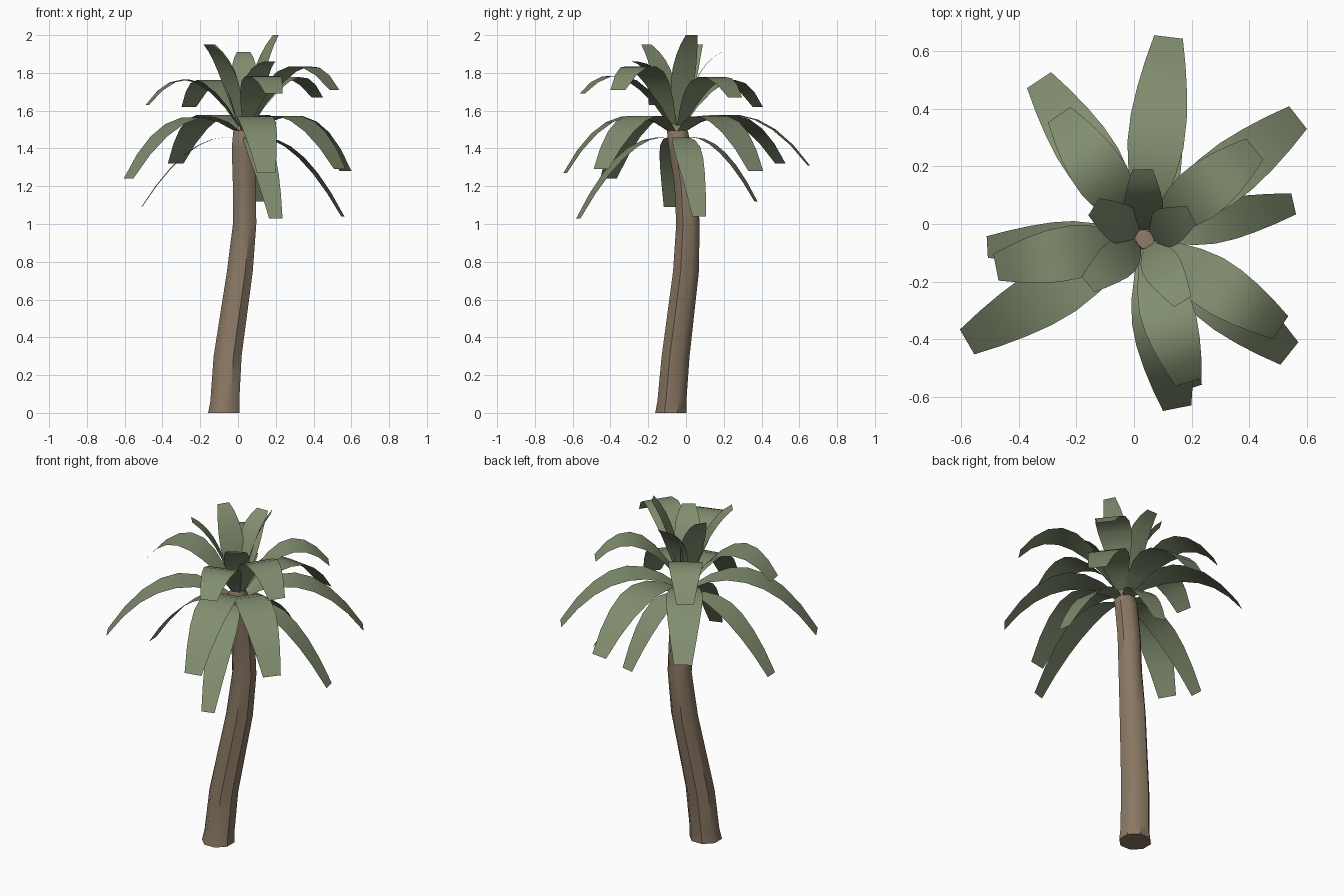
import bpy
import bmesh
from math import cos, sin, pi
from mathutils import Vector

default_cube = bpy.data.objects.get("Cube")
if default_cube:
    bpy.data.objects.remove(default_cube, do_unlink=True)


def make_material(name, colour):
    material = bpy.data.materials.new(name)
    material.use_nodes = True
    material.diffuse_color = (*colour, 1)
    shader = material.node_tree.nodes["Principled BSDF"]
    shader.inputs["Base Color"].default_value = (*colour, 1)
    shader.inputs["Roughness"].default_value = 0.9
    return material


def finish(name, mesh_builder, material, smooth_angle):
    mesh = bpy.data.meshes.new(name)
    mesh_builder.to_mesh(mesh)
    mesh_builder.free()
    mesh.materials.append(material)
    part = bpy.data.objects.new(name, mesh)
    bpy.context.collection.objects.link(part)
    bpy.ops.object.select_all(action="DESELECT")
    part.select_set(True)
    bpy.context.view_layer.objects.active = part
    bpy.ops.object.shade_smooth_by_angle(angle=smooth_angle)
    return part


bark = make_material("brown bark", (0.25, 0.185, 0.125))
leaf_green = make_material("sage green leaf", (0.22, 0.27, 0.16))


# Trunk: a bent eight-sided tube, given as centre x, y, z and radius
def build_trunk(rings, sides=8):
    bm = bmesh.new()
    loops = []
    for x, y, z, radius in rings:
        angles = [2 * pi * (i + 0.5) / sides for i in range(sides)]
        loops.append([bm.verts.new((x + radius * cos(a), y + radius * sin(a), z))
                      for a in angles])
    for low, high in zip(loops, loops[1:]):
        for i in range(sides):
            j = (i + 1) % sides
            bm.faces.new((low[i], low[j], high[j], high[i]))
    bm.faces.new(loops[0][::-1])
    bm.faces.new(loops[-1])
    return finish("trunk", bm, bark, pi / 4)


build_trunk([
    (-0.075, -0.08, 0, 0.09),
    (-0.07, -0.075, 0.06, 0.083),
    (-0.055, -0.055, 0.3, 0.08),
    (0.01, 0, 0.75, 0.074),
    (0.035, 0.01, 1, 0.067),
    (0.034, 0, 1.2, 0.066),
    (0.028, -0.03, 1.4, 0.066),
    (0.03, -0.045, 1.49, 0.06),
    (0.04, -0.055, 1.53, 0.032),
])

crown = Vector((0.035, -0.05, 0))


# Leaf: a flat strip along an arc, widest near the middle, with a cut tip
def build_leaf(name, tip, start_z, arch_z, reach, width, segments=7):
    tip = Vector(tip)
    outward = (tip - crown) * Vector((1, 1, 0))
    side = Vector((-outward.y, outward.x, 0)).normalized()
    start = crown + outward.normalized() * 0.025 + Vector((0, 0, start_z))
    control = crown + outward * reach + Vector((0, 0, arch_z))
    bm = bmesh.new()
    pairs = []
    for i in range(segments + 1):
        t = i / segments
        centre = start * (1 - t) ** 2 + control * 2 * t * (1 - t) + tip * t * t
        swell = 0.2 + 0.8 * sin(pi / 2 * min(t / 0.5, 1))
        taper = 1 - 0.5 * max(0, (t - 0.5) / 0.5) ** 1.6
        half = side * width * swell * taper / 2
        pairs.append((bm.verts.new(centre - half), bm.verts.new(centre + half)))
    for near, far in zip(pairs, pairs[1:]):
        bm.faces.new((near[0], far[0], far[1], near[1]))
    return finish(name, bm, leaf_green, pi / 3)


# Tiers: base height, arch height, arch reach, blade width, tip positions
tiers = {
    "hanging_leaf": (1.45, 1.52, 0.5, 0.15, [
        (0.2, -0.57, 1.03), (0.555, 0.07, 1.04),
        (-0.51, -0.08, 1.09), (0.13, 0.37, 1.12)]),
    "spreading_leaf": (1.48, 1.74, 0.55, 0.2, [
        (-0.58, -0.41, 1.24), (0.15, -0.64, 1.27), (0.54, -0.45, 1.29),
        (0.57, 0.37, 1.28), (0.12, 0.65, 1.31), (-0.33, 0.5, 1.32)]),
    "arching_leaf": (1.51, 1.95, 0.55, 0.19, [
        (-0.48, -0.15, 1.63), (0.19, -0.55, 1.69),
        (-0.26, 0.38, 1.62), (0.42, 0.26, 1.67)]),
    "high_arching_leaf": (1.51, 2.04, 0.55, 0.19, [
        (0.51, -0.36, 1.71)]),
    "upright_leaf": (1.5, 1.84, 0.35, 0.14, [
        (0.03, 0.19, 1.91), (0.2, 0.03, 2), (-0.14, 0.06, 1.95),
        (-0.16, -0.21, 1.95), (0.17, -0.27, 1.86)]),
}

for tier, (start_z, arch_z, reach, width, tips) in tiers.items():
    for number, tip in enumerate(tips, 1):
        build_leaf(f"{tier}_{number}", tip, start_z, arch_z, reach, width)
